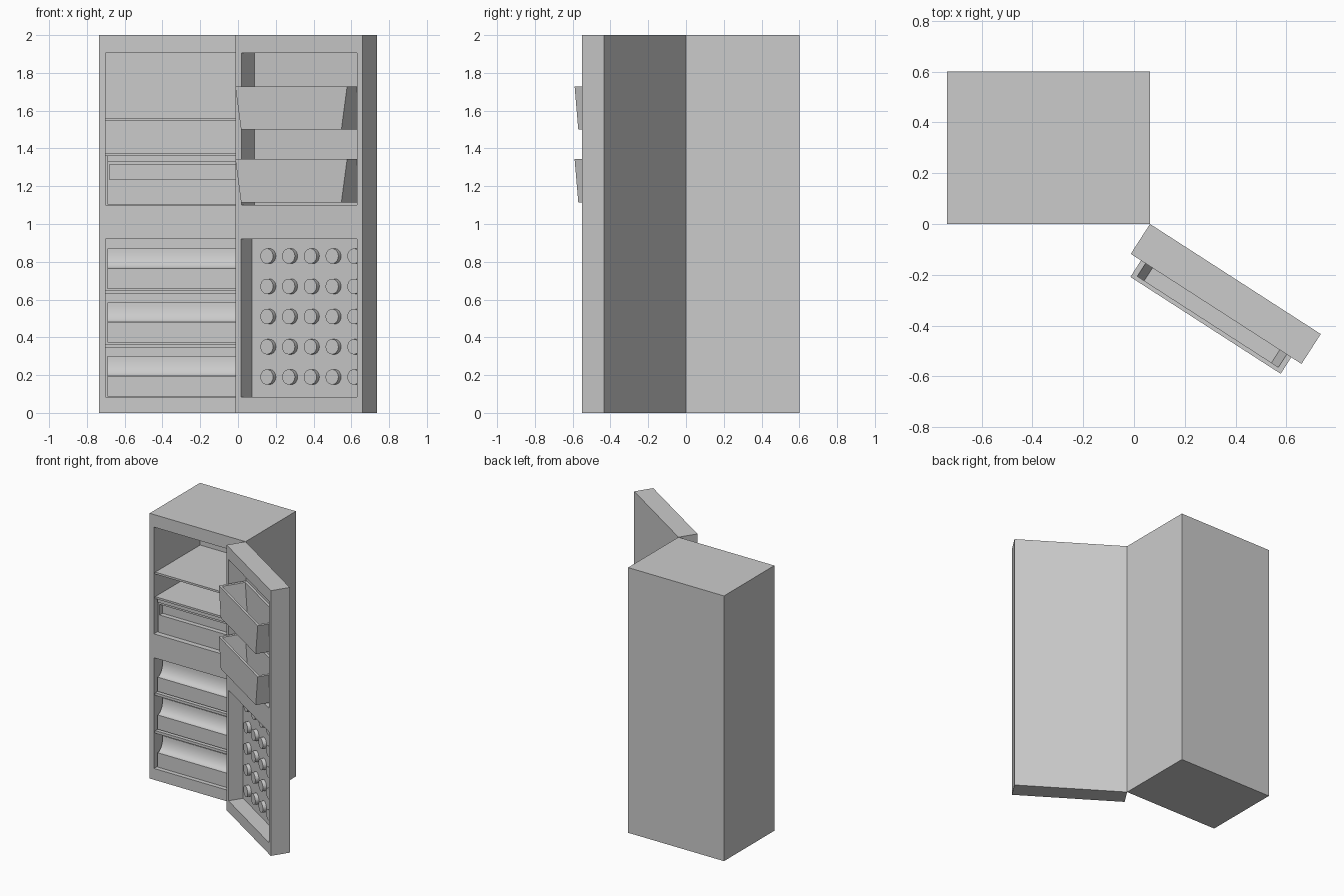
import bpy, bmesh, math
from mathutils import Matrix

if "Cube" in bpy.data.objects:
    bpy.data.objects.remove(bpy.data.objects["Cube"])

X0, X1 = -0.737, 0.063          # cabinet sides
CX = (X0 + X1) / 2
W = X1 - X0
HINGE = Matrix.Translation((X1, 0, 0)) @ Matrix.Rotation(math.radians(-32.8), 4, 'Z')


def from_bm(name, bm, matrix=None):
    bmesh.ops.recalc_face_normals(bm, faces=bm.faces)
    mesh = bpy.data.meshes.new(name)
    bm.to_mesh(mesh)
    bm.free()
    ob = bpy.data.objects.new(name, mesh)
    bpy.context.collection.objects.link(ob)
    if matrix:
        ob.matrix_world = matrix
    return ob


def box(name, x, y, z, matrix=None, taper=0.0):
    """Box from (min, max) ranges; taper narrows the bottom in x."""
    bm = bmesh.new()
    bmesh.ops.create_cube(bm, size=1)
    for v in bm.verts:
        i, j, k = (int(c > 0) for c in v.co)
        inset = 0 if k else (-taper if i else taper)
        v.co = (x[i] + inset, y[j], z[k])
    return from_bm(name, bm, matrix)


def cut(ob, *cutters):
    for c in cutters:
        mod = ob.modifiers.new("cut", 'BOOLEAN')
        mod.operation, mod.solver, mod.object = 'DIFFERENCE', 'EXACT', c
        bpy.context.view_layer.update()
        bpy.context.view_layer.objects.active = ob
        bpy.ops.object.modifier_apply(modifier=mod.name)
        bpy.data.objects.remove(c)
    return ob


def extrude_x(name, profile, x0, x1):
    bm = bmesh.new()
    face = bm.faces.new([bm.verts.new((x0, y, z)) for y, z in profile])
    ext = bmesh.ops.extrude_face_region(bm, geom=[face])["geom"]
    bmesh.ops.translate(bm, vec=(x1 - x0, 0, 0),
                        verts=[g for g in ext if isinstance(g, bmesh.types.BMVert)])
    return from_bm(name, bm)


# Cabinet with fridge and freezer compartments
inner = (X0 + 0.036, X1 - 0.036)
cut(box("cabinet", (X0, X1), (0, 0.6), (0, 2)),
    box("cutter", inner, (-0.1, 0.55), (1.10, 1.905)),
    box("cutter", inner, (-0.1, 0.55), (0.085, 0.92)))

# Shelves
for name, z in (("upper_shelf", (1.545, 1.56)), ("middle_shelf", (1.36, 1.375)),
                ("lower_divider", (0.345, 0.365)), ("upper_divider", (0.63, 0.65))):
    box(name, inner, (0.015, 0.55), z)

# Crisper drawer with long grip slot and lid
dx = (inner[0] + 0.01, inner[1] - 0.01)
box("crisper_lid", dx, (0.025, 0.54), (1.332, 1.36))
cut(box("crisper_drawer", dx, (0.035, 0.53), (1.103, 1.332)),
    box("cutter", (dx[0] + 0.012, dx[1] - 0.012), (0, 0.07), (1.235, 1.315)))

# Freezer drawers with scooped upper fronts
for i in range(3):
    z = 0.087 + i * 0.285
    scoop = [(0.03 + 0.06 * math.sin(t * math.pi / 16), z + 0.108 + 0.105 * (1 - math.cos(t * math.pi / 16)))
             for t in range(9)]
    ob = extrude_x("freezer_drawer", [(0.03, z)] + scoop + [(0.53, z + 0.213), (0.53, z)], *dx)
    bpy.ops.object.select_all(action='DESELECT')
    ob.select_set(True)
    bpy.context.view_layer.objects.active = ob
    bpy.ops.object.shade_smooth_by_angle(angle=math.radians(30))

# Open door with two recesses
T = 0.14
cut(box("door", (0, W), (-T, 0), (0, 2), HINGE),
    box("cutter", (0.036, W - 0.036), (-0.3, -0.01), (1.10, 1.905), HINGE),
    box("cutter", (0.034, W - 0.034), (-0.3, -0.032), (0.085, 0.92), HINGE))

# Tapered door bins
for z in (1.115, 1.50):
    cut(box("door_bin", (0.048, W - 0.048), (-0.217, -0.012), (z, z + 0.228), HINGE, 0.036),
        box("cutter", (0.066, W - 0.066), (-0.2, -0.03), (z + 0.015, z + 0.25), HINGE, 0.036))

# Round studs on the lower door panel
bm = bmesh.new()
for i in range(5):
    for j in range(5):
        m = Matrix.Translation((0.144 + 0.137 * i, -0.043, 0.19 + 0.16 * j)) @ Matrix.Rotation(math.pi / 2, 4, 'X')
        bmesh.ops.create_cone(bm, cap_ends=True, segments=32, radius1=0.04, radius2=0.04,
                              depth=0.032, matrix=m)
studs = from_bm("door_studs", bm, HINGE)
bpy.ops.object.select_all(action='DESELECT')
studs.select_set(True)
bpy.context.view_layer.objects.active = studs
bpy.ops.object.shade_smooth_by_angle(angle=math.radians(30))
